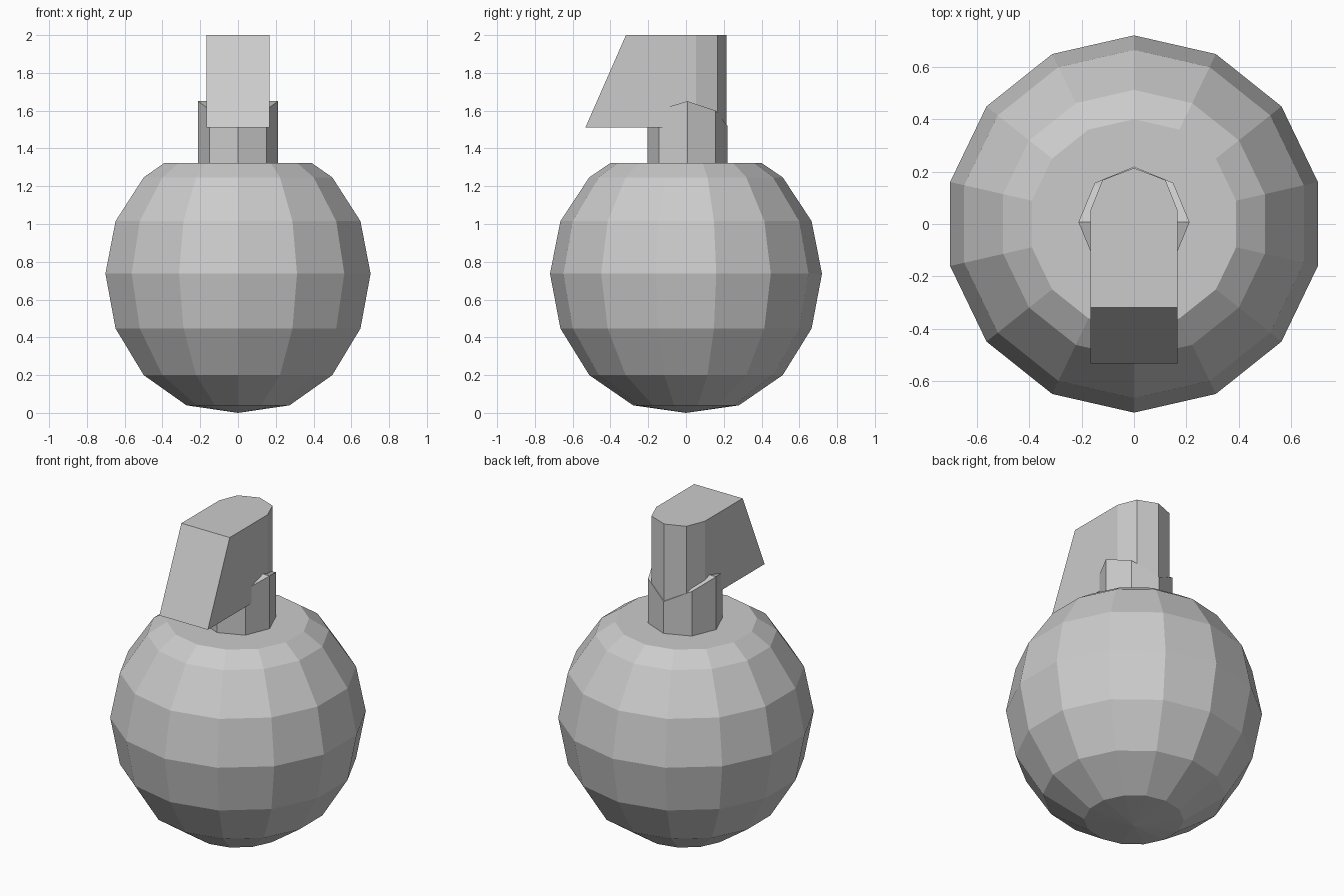
import bpy, bmesh
from math import sin, cos, pi

if "Cube" in bpy.data.objects:
    bpy.data.objects.remove(bpy.data.objects["Cube"])


def make_object(name, bm):
    bmesh.ops.recalc_face_normals(bm, faces=bm.faces)
    mesh = bpy.data.meshes.new(name)
    bm.to_mesh(mesh)
    bm.free()
    obj = bpy.data.objects.new(name, mesh)
    bpy.context.collection.objects.link(obj)
    return obj


def ring(bm, sides, radius, z, cy=0.0):
    # first vertex points to the back (+y)
    return [bm.verts.new((radius * sin(2 * pi * i / sides),
                          cy + radius * cos(2 * pi * i / sides), z))
            for i in range(sides)]


def bridge(bm, a, b):
    n = len(a)
    for i in range(n):
        j = (i + 1) % n
        bm.faces.new((a[i], a[j], b[j], b[i]))


def fan(bm, loop, tip):
    v = bm.verts.new(tip)
    for i in range(len(loop)):
        bm.faces.new((loop[i], loop[(i + 1) % len(loop)], v))


# Round body: 14-sided rings (radius, height), flat top, shallow bottom tip
bm = bmesh.new()
profile = [(0.28, 0.04), (0.512, 0.20), (0.665, 0.447), (0.72, 0.737),
           (0.665, 1.015), (0.512, 1.247), (0.40, 1.323)]
rings = [ring(bm, 14, r, z) for r, z in profile]
for low, high in zip(rings, rings[1:]):
    bridge(bm, low, high)
fan(bm, rings[0], (0, 0, 0))
bm.faces.new(rings[-1])
make_object("body", bm)

# Octagonal neck: high at the sides, dipping towards the back
bm = bmesh.new()
base = ring(bm, 8, 0.212, 1.31, 0.007)
rim = ring(bm, 8, 0.212, 1.65, 0.007)
for v, z in zip(rim, (1.52, 1.60, 1.65, 1.605, 1.55, 1.605, 1.65, 1.60)):
    v.co.z = z
bridge(bm, base, rim)
bm.faces.new(base)
fan(bm, rim, (0, 0.007, 1.65))
make_object("neck", bm)

# Lever head: rounded back, sloping front overhanging the body
bm = bmesh.new()
back = [(0.166, 0.053), (0.12, 0.168), (0, 0.214), (-0.12, 0.168), (-0.166, 0.053)]
loops = []
for z, front in ((1.51, -0.533), (2.0, -0.318)):
    outline = back + [(-0.166, front), (0.166, front)]
    loops.append([bm.verts.new((x, y, z)) for x, y in outline])
bridge(bm, *loops)
for loop in loops:
    bm.faces.new(loop)
make_object("lever_head", bm)
